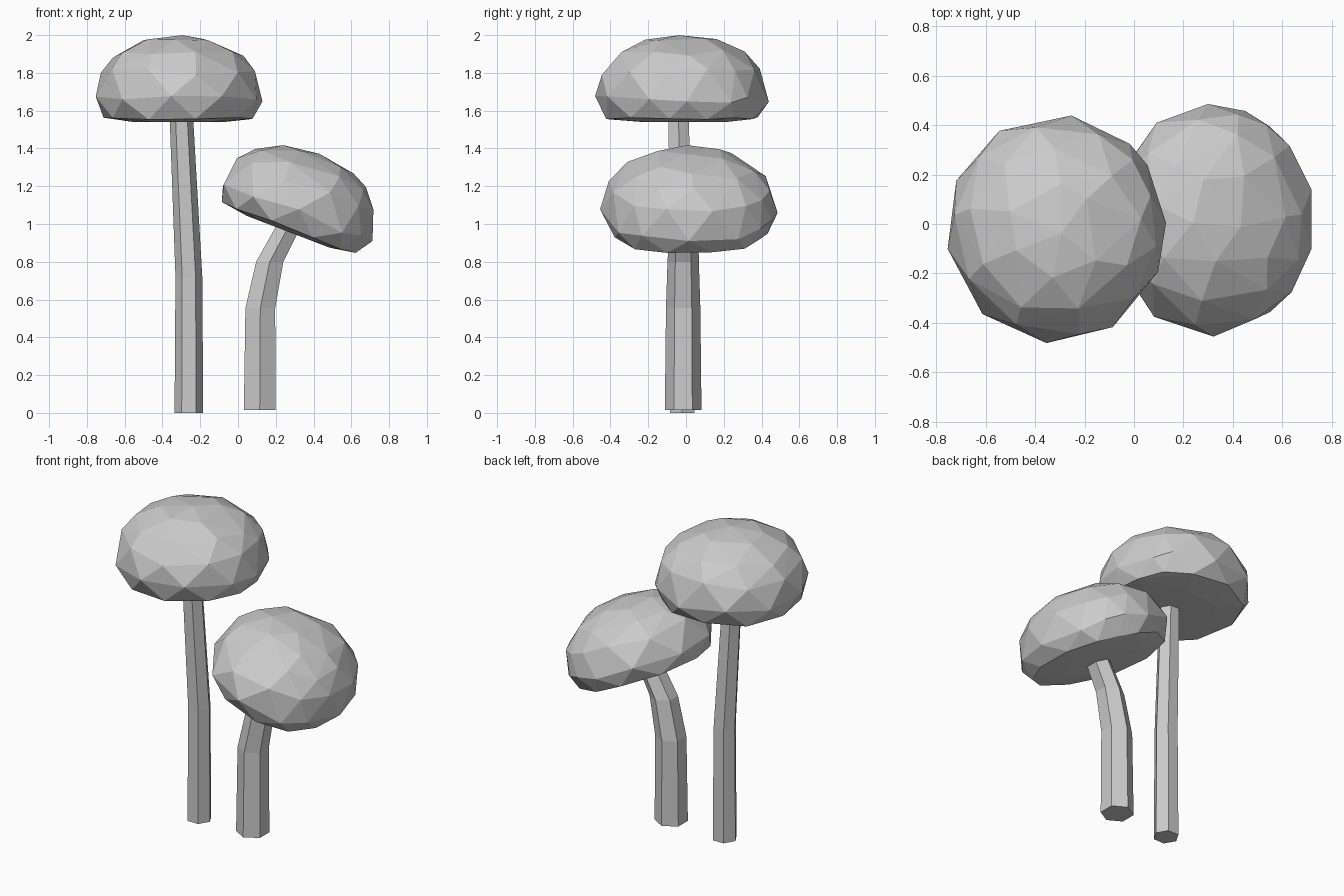
import bpy
import bmesh
import math
import random
from mathutils import Matrix, Vector

default = bpy.data.objects.get("Cube")
if default:
    bpy.data.objects.remove(default, do_unlink=True)

grey = bpy.data.materials.new("plain grey")
grey.use_nodes = True
colour = (0.6, 0.6, 0.6, 1)
grey.diffuse_color = colour
grey.node_tree.nodes["Principled BSDF"].inputs["Base Color"].default_value = colour


def make_object(name, bm):
    bmesh.ops.recalc_face_normals(bm, faces=bm.faces[:])
    mesh = bpy.data.meshes.new(name)
    bm.to_mesh(mesh)
    bm.free()
    mesh.materials.append(grey)
    obj = bpy.data.objects.new(name, mesh)
    bpy.context.collection.objects.link(obj)
    return obj


def make_stem(name, path, turn):
    """Loft six-sided rings along a path of (x, y, z, radius)."""
    bm = bmesh.new()
    rings = []
    for x, y, z, radius in path:
        angles = [math.radians(turn + 60 * i) for i in range(6)]
        rings.append([bm.verts.new((x + radius * math.cos(a), y + radius * math.sin(a), z))
                      for a in angles])
    for low, high in zip(rings, rings[1:]):
        for i in range(6):
            j = (i + 1) % 6
            bm.faces.new((low[i], low[j], high[j], high[i]))
    bm.faces.new(rings[0][::-1])
    bm.faces.new(rings[-1])
    return make_object(name, bm)


def make_cap(name, base, radii, height, tilt, rim_angles, seed):
    """Wrap a faceted dome with a nearly flat underside around scattered points."""
    rng = random.Random(seed)
    rim_height = 0.26 * height
    bm = bmesh.new()

    def point(angle, reach, z):
        a = math.radians(angle)
        bm.verts.new((radii[0] * reach * math.cos(a), radii[1] * reach * math.sin(a), z))

    def dome_point(angle, reach):
        rise = (1 - reach ** 2.2) ** (1 / 2.2)
        point(angle, reach, rim_height + (height - rim_height) * rise)

    # Widest rim, the row above it and the lower edge
    count = len(rim_angles)
    for i, angle in enumerate(rim_angles):
        following = rim_angles[(i + 1) % count] + (360 if i == count - 1 else 0)
        middle = (angle + following) / 2
        point(angle, 1, rim_height + rng.uniform(-0.02, 0.02))
        dome_point(middle, rng.uniform(0.9, 0.95))
        point(middle, rng.uniform(0.87, 0.91), rng.uniform(0.012, 0.025))

    # Upper rows of the dome
    for sides, reach in ((9, 0.74), (6, 0.43)):
        start = rng.uniform(0, 60)
        for i in range(sides):
            dome_point(start + 360 * (i + rng.uniform(-0.2, 0.2)) / sides,
                       reach + rng.uniform(-0.06, 0.06))
    dome_point(rng.uniform(0, 360), 0.06)

    # Shallow underside
    for i in range(6):
        point(60 * i + rng.uniform(-12, 12), 0.55, 0)

    bmesh.ops.convex_hull(bm, input=bm.verts[:])
    loose = [v for v in bm.verts if not v.link_faces]
    bmesh.ops.delete(bm, geom=loose, context='VERTS')
    bm.transform(Matrix.Translation(Vector(base)) @ Matrix.Rotation(math.radians(tilt), 4, 'Y'))
    return make_object(name, bm)


# Tall mushroom
make_stem("tall_stem", [(-0.26, -0.02, 0, 0.076), (-0.26, -0.02, 0.72, 0.071),
                        (-0.3, -0.04, 1.57, 0.062)], 0)
make_cap("tall_cap", (-0.315, -0.02, 1.54), (0.445, 0.463), 0.46, 0,
         [3, 34, 48, 82, 121, 155, 190, 228, 265, 301, 338], 4)

# Short leaning mushroom
make_stem("short_stem", [(0.115, -0.015, 0.015, 0.097), (0.118, -0.015, 0.555, 0.091),
                         (0.168, -0.015, 0.8, 0.083), (0.29, -0.01, 1.03, 0.075)], 30)
make_cap("short_cap", (0.268, 0.015, 0.958), (0.432, 0.47), 0.445, 21,
         [0, 34, 54, 70, 91, 123, 162, 198, 236, 271, 308, 328], 9)
